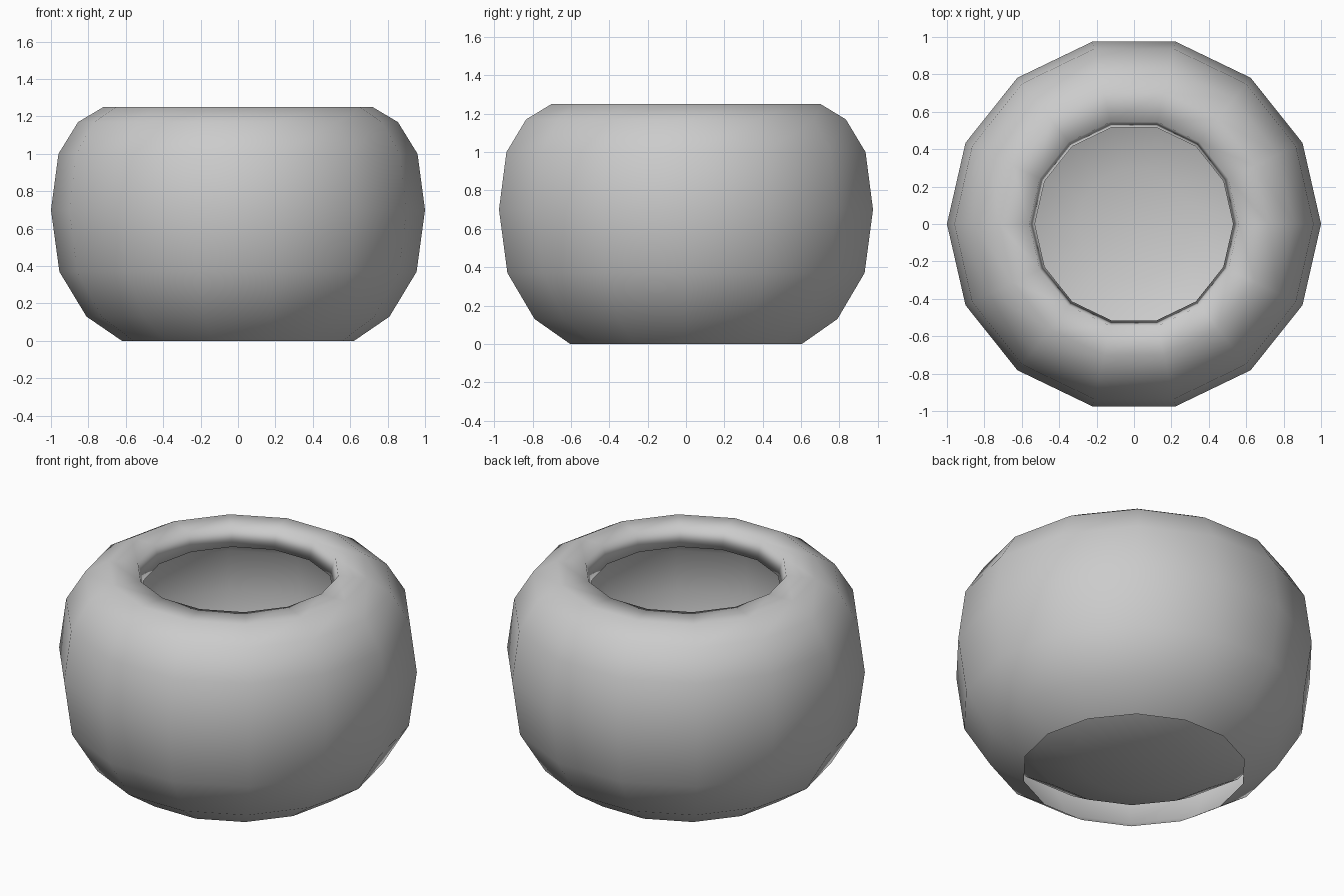
import bpy, bmesh, math

if "Cube" in bpy.data.objects:
    bpy.data.objects.remove(bpy.data.objects["Cube"])

SIDES = 14


def lathe(name, profile):
    """Spin an (r, z) profile around z; r = 0 makes a pole."""
    bm = bmesh.new()
    rings = []
    for r, z in profile:
        if r == 0:
            rings.append([bm.verts.new((0, 0, z))] * SIDES)
        else:
            rings.append([bm.verts.new((r * math.cos(2 * math.pi * i / SIDES),
                                        r * math.sin(2 * math.pi * i / SIDES), z))
                          for i in range(SIDES)])
    for a, b in zip(rings, rings[1:]):
        for i in range(SIDES):
            j = (i + 1) % SIDES
            loop = list(dict.fromkeys((a[i], a[j], b[j], b[i])))
            bm.faces.new(loop).smooth = True
    mesh = bpy.data.meshes.new(name)
    bm.to_mesh(mesh)
    bm.free()
    obj = bpy.data.objects.new(name, mesh)
    bpy.context.collection.objects.link(obj)
    return obj


# Round pot: outer wall open underneath, rim and neck, then the inner bowl
outer = [(0.62, 0.0), (0.81, 0.13), (0.955, 0.37), (1.0, 0.70), (0.96, 1.0),
         (0.855, 1.17), (0.72, 1.25)]
neck = [(0.56, 1.25), (0.53, 1.14)]
inner = [(0.67, 1.14), (0.79, 1.08), (0.87, 0.96), (0.91, 0.70), (0.87, 0.42),
         (0.75, 0.22), (0.56, 0.10), (0.3, 0.03), (0, 0.01)]
lathe("round_pot", outer + neck + inner)
